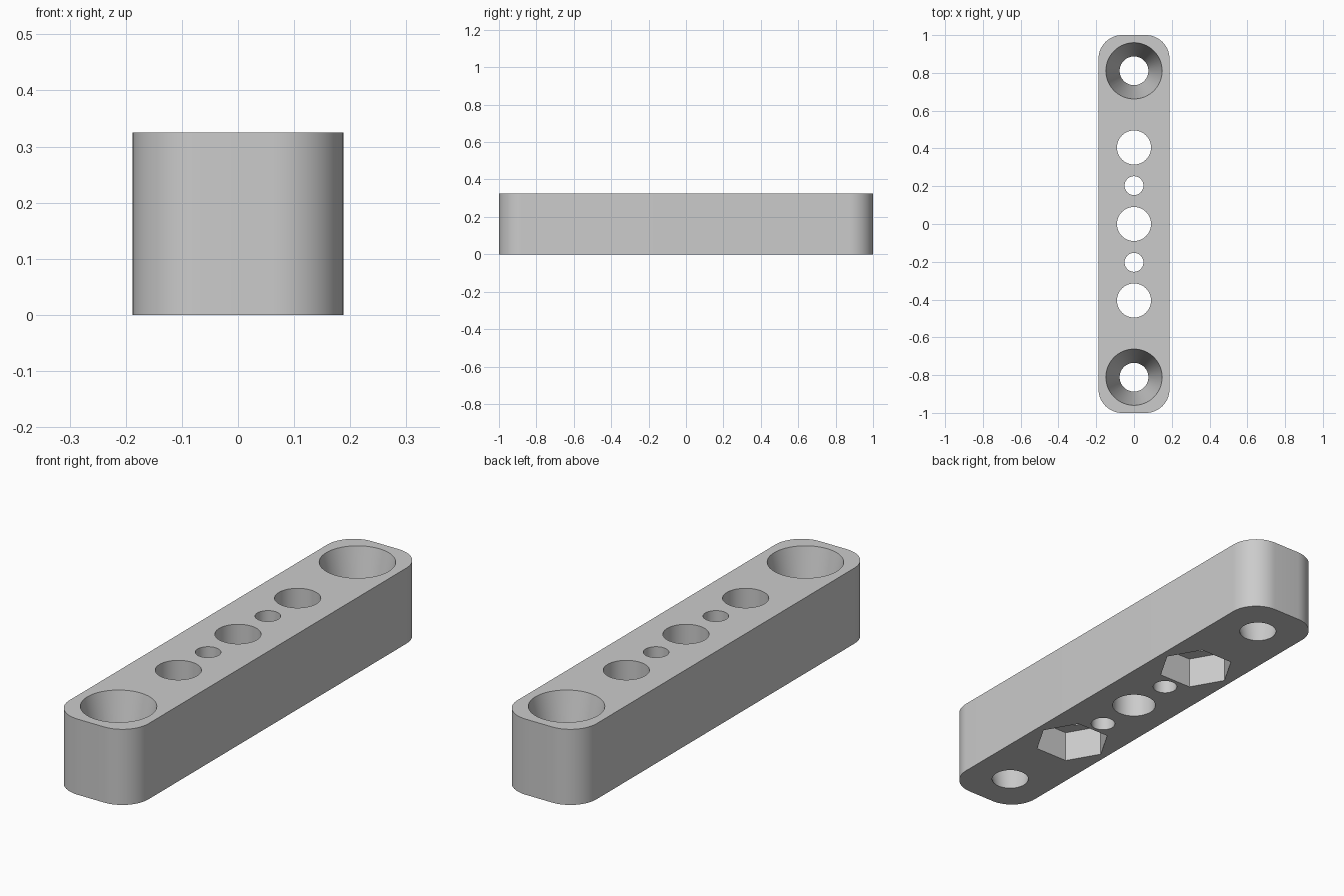
import bpy, bmesh, math
from mathutils import Matrix, Vector

cube = bpy.data.objects.get("Cube")
if cube:
    bpy.data.objects.remove(cube, do_unlink=True)

WIDTH, LENGTH, HEIGHT = 0.376, 2.0, 0.325
CORNER = 0.125

grey = bpy.data.materials.new("plain grey")
grey.use_nodes = True
colour = (0.6, 0.6, 0.6, 1.0)
grey.diffuse_color = colour
grey.node_tree.nodes["Principled BSDF"].inputs["Base Color"].default_value = colour


def make_object(name, bm):
    mesh = bpy.data.meshes.new(name)
    bm.to_mesh(mesh)
    bm.free()
    mesh.materials.append(grey)
    obj = bpy.data.objects.new(name, mesh)
    bpy.context.collection.objects.link(obj)
    return obj


def cut(target, y, z_low, z_high, r_low, r_high, sides=64):
    """Subtract an upright cylinder, cone or prism from the target."""
    bm = bmesh.new()
    bmesh.ops.create_cone(
        bm, cap_ends=True, segments=sides, radius1=r_low, radius2=r_high,
        depth=z_high - z_low,
        matrix=Matrix.Translation((0, y, (z_low + z_high) / 2)))
    # Put a corner of the prism on the x axis
    first = min(v.co.x for v in bm.verts)
    if sides == 6 and abs(first) < 0.95 * r_low:
        bmesh.ops.rotate(bm, verts=bm.verts, cent=Vector((0, y, 0)),
                         matrix=Matrix.Rotation(math.pi / 6, 3, 'Z'))
    cutter = make_object("cutter", bm)
    cutter.hide_render = True
    mod = target.modifiers.new("cut", 'BOOLEAN')
    mod.operation = 'DIFFERENCE'
    mod.solver = 'EXACT'
    mod.object = cutter
    bpy.ops.object.modifier_apply(modifier=mod.name)
    bpy.data.objects.remove(cutter, do_unlink=True)


# Bar with rounded upright corners
bm = bmesh.new()
bmesh.ops.create_cube(bm, size=1)
bmesh.ops.scale(bm, vec=(WIDTH, LENGTH, HEIGHT), verts=bm.verts)
bmesh.ops.translate(bm, vec=(0, 0, HEIGHT / 2), verts=bm.verts)
upright = [e for e in bm.edges
           if abs(e.verts[0].co.z - e.verts[1].co.z) > HEIGHT / 2]
bmesh.ops.bevel(bm, geom=upright, offset=CORNER, segments=14,
                profile=0.5, affect='EDGES')
bar = make_object("mounting_bar", bm)
bpy.ops.object.select_all(action='DESELECT')
bpy.context.view_layer.objects.active = bar
bar.select_set(True)

# Middle hole, then the mirrored pairs
cut(bar, 0, -0.1, HEIGHT + 0.1, 0.09, 0.09)
slope = (0.149 - 0.076) / HEIGHT
extra = 0.05
for side in (-1, 1):
    # Small pin holes
    cut(bar, side * 0.203, -0.1, HEIGHT + 0.1, 0.05, 0.05)
    # Bolt holes with hexagonal nut pockets underneath
    cut(bar, side * 0.405, -0.1, HEIGHT + 0.1, 0.09, 0.09)
    cut(bar, side * 0.405, -0.1, 0.135, 0.157, 0.157, sides=6)
    # Tapered screw holes at the ends
    cut(bar, side * 0.811, -extra, HEIGHT + extra,
        0.076 - slope * extra, 0.149 + slope * extra)

bpy.ops.object.shade_smooth_by_angle(angle=math.radians(30))
